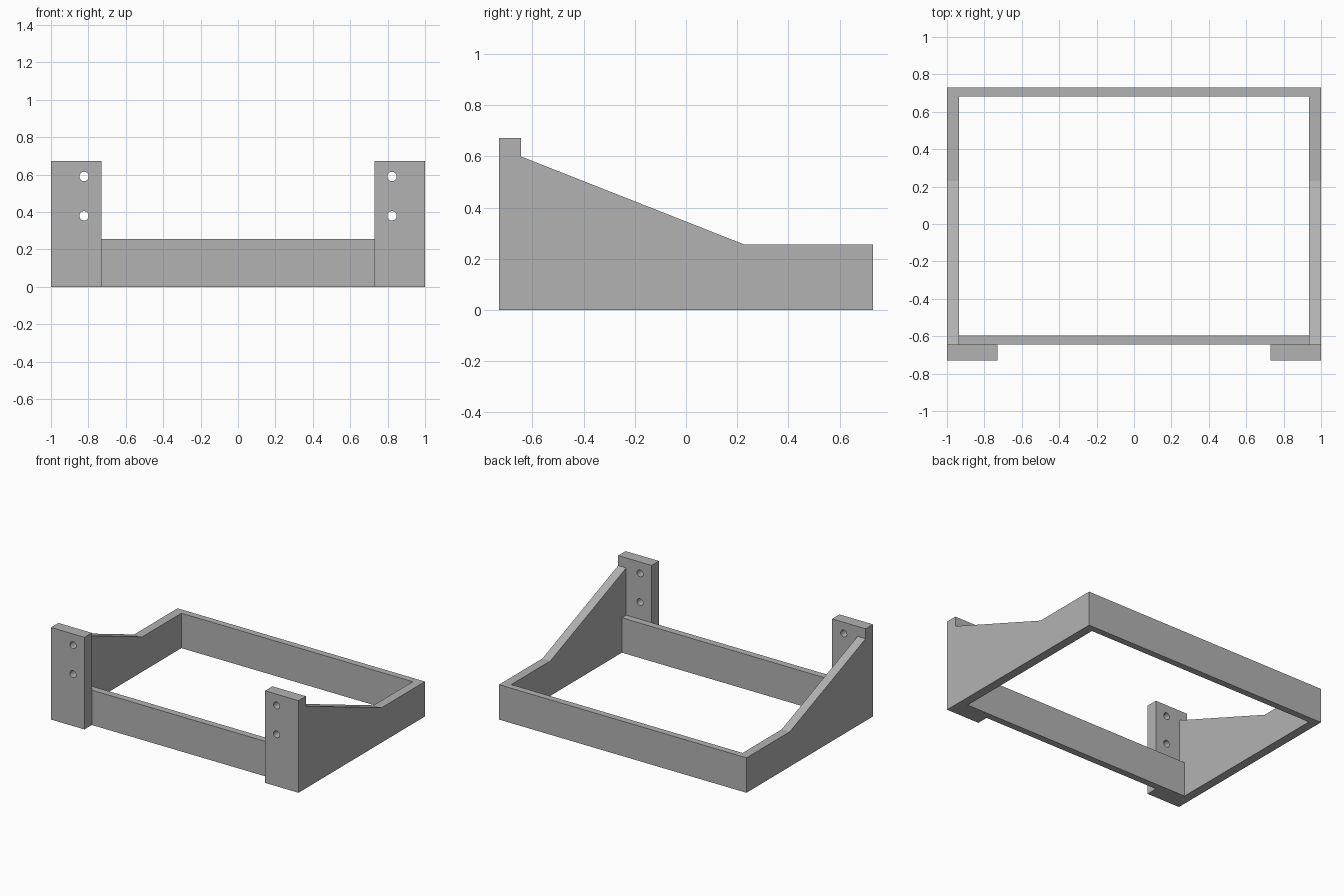
import bpy
import bmesh
from math import pi
from mathutils import Matrix

if "Cube" in bpy.data.objects:
    bpy.data.objects.remove(bpy.data.objects["Cube"])

# Plain grey for the whole bracket
grey = bpy.data.materials.new("plain_grey")
grey.use_nodes = True
colour = (0.45, 0.45, 0.45, 1)
grey.diffuse_color = colour
grey.node_tree.nodes["Principled BSDF"].inputs["Base Color"].default_value = colour

HALF_W, FRONT, BACK = 1.0, -0.73, 0.73
PLATE_BACK = -0.645
WALL = 0.065
RAIL_H = 0.255
PLATE_H = 0.673


def add_object(name, bm):
    bmesh.ops.recalc_face_normals(bm, faces=bm.faces)
    mesh = bpy.data.meshes.new(name)
    bm.to_mesh(mesh)
    bm.free()
    mesh.materials.append(grey)
    obj = bpy.data.objects.new(name, mesh)
    bpy.context.collection.objects.link(obj)
    return obj


def add_box(name, x0, x1, y0, y1, z0, z1):
    bm = bmesh.new()
    bmesh.ops.create_cube(bm, size=1)
    bmesh.ops.scale(bm, vec=(x1 - x0, y1 - y0, z1 - z0), verts=bm.verts)
    bmesh.ops.translate(bm, vec=((x0 + x1) / 2, (y0 + y1) / 2, (z0 + z1) / 2), verts=bm.verts)
    return add_object(name, bm)


def add_side_panel(name, x0, x1):
    # Sloped side profile extruded across the wall thickness
    profile = [(PLATE_BACK, 0), (BACK, 0), (BACK, RAIL_H), (0.23, RAIL_H), (PLATE_BACK, 0.6)]
    bm = bmesh.new()
    face = bm.faces.new([bm.verts.new((x0, y, z)) for y, z in profile])
    ext = bmesh.ops.extrude_face_region(bm, geom=[face])
    moved = [v for v in ext["geom"] if isinstance(v, bmesh.types.BMVert)]
    bmesh.ops.translate(bm, vec=(x1 - x0, 0, 0), verts=moved)
    return add_object(name, bm)


def drill(obj, x, heights):
    # Screw holes running front to back
    bm = bmesh.new()
    for z in heights:
        place = Matrix.Translation((x, (FRONT + PLATE_BACK) / 2, z)) @ Matrix.Rotation(pi / 2, 4, "X")
        bmesh.ops.create_cone(bm, cap_ends=True, segments=32, radius1=0.025,
                              radius2=0.025, depth=0.3, matrix=place)
    cutter = add_object("hole_cutter", bm)
    cutter.hide_render = True
    mod = obj.modifiers.new("screw_holes", "BOOLEAN")
    mod.operation = "DIFFERENCE"
    mod.solver = "EXACT"
    mod.object = cutter
    bpy.context.view_layer.objects.active = obj
    bpy.ops.object.modifier_apply(modifier=mod.name)
    bpy.data.objects.remove(cutter)
    # Smooth hole walls, sharp plate edges
    bpy.ops.object.select_all(action="DESELECT")
    obj.select_set(True)
    bpy.ops.object.shade_smooth_by_angle()


# Mounting plates and side panels
for side, s in (("left", 1), ("right", -1)):
    x0, x1 = sorted((s * 0.73, s * HALF_W))
    plate = add_box(side + "_mounting_plate", x0, x1, FRONT, PLATE_BACK, 0, PLATE_H)
    drill(plate, s * 0.823, (0.38, 0.59))
    p0, p1 = sorted((s * (HALF_W - WALL), s * HALF_W))
    add_side_panel(side + "_side_panel", p0, p1)

# Cross rails between the side panels
inner = HALF_W - WALL
add_box("front_rail", -inner, inner, PLATE_BACK, -0.595, 0, RAIL_H)
add_box("back_rail", -inner, inner, 0.682, BACK, 0, RAIL_H)
